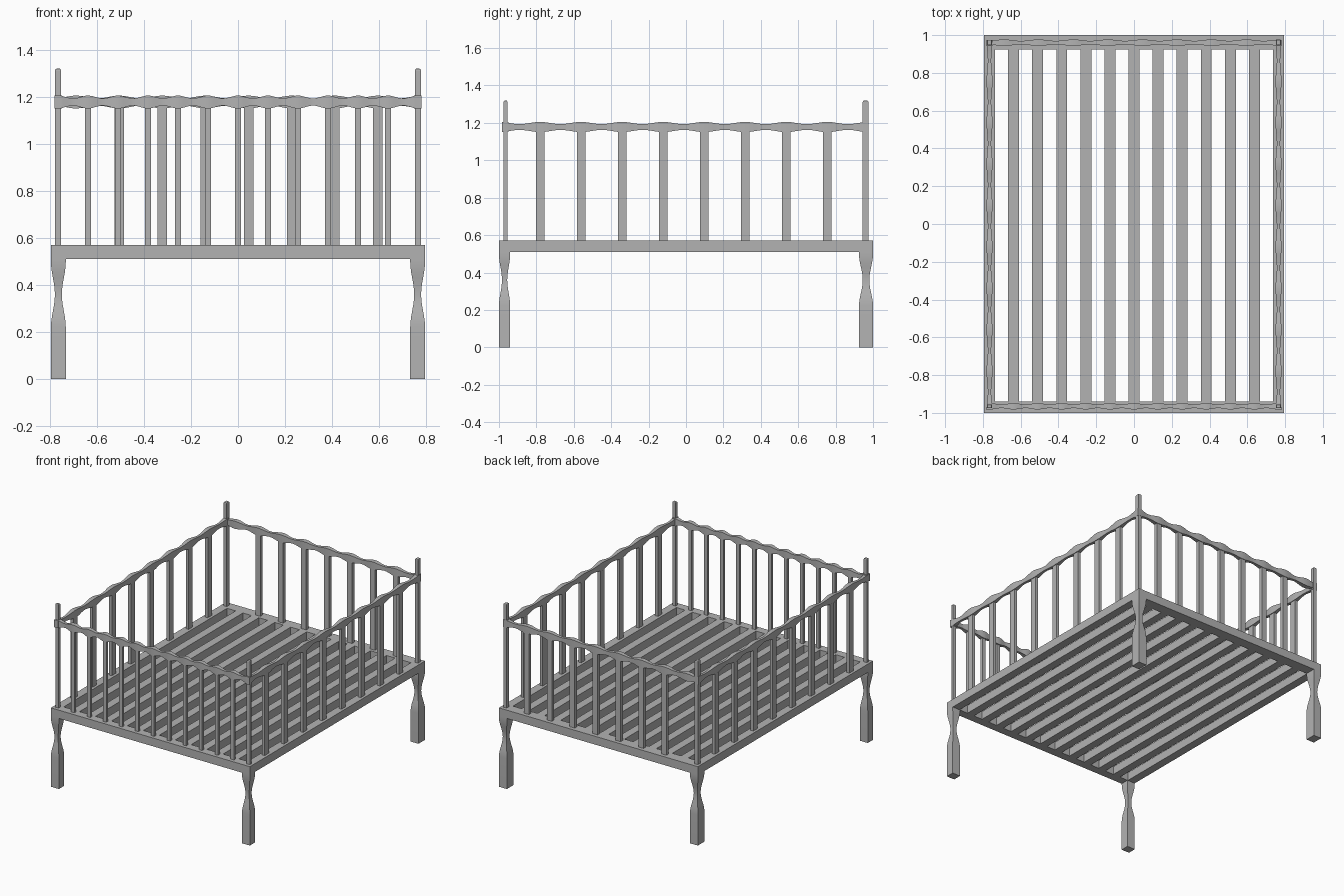
import bpy, bmesh, math
from mathutils import Vector

if "Cube" in bpy.data.objects:
    bpy.data.objects.remove(bpy.data.objects["Cube"])

GREY = (0.45, 0.45, 0.45, 1)
mat = bpy.data.materials.new("grey_paint")
mat.use_nodes = True
mat.diffuse_color = GREY
mat.node_tree.nodes["Principled BSDF"].inputs["Base Color"].default_value = GREY


def finish(name, bm):
    bmesh.ops.recalc_face_normals(bm, faces=bm.faces)
    me = bpy.data.meshes.new(name)
    bm.to_mesh(me)
    bm.free()
    me.materials.append(mat)
    ob = bpy.data.objects.new(name, me)
    bpy.context.collection.objects.link(ob)
    return ob


def box(name, x, y, z, bevel=0):
    """Box from (min, max) ranges; bevel rounds the top edges."""
    bm = bmesh.new()
    bmesh.ops.create_cube(bm, size=1)
    for v in bm.verts:
        v.co = [lo if c < 0 else hi for c, (lo, hi) in zip(v.co, (x, y, z))]
    if bevel:
        top = [e for e in bm.edges if all(v.co.z == z[1] or abs(v.co.z - z[1]) < 1e-5 for v in e.verts)]
        bmesh.ops.bevel(bm, geom=top, offset=bevel, segments=2, affect='EDGES', profile=0.5)
    return finish(name, bm)


def around(c, w):
    return (c - w / 2, c + w / 2)


def loft(name, axis, origin, size, stations):
    """Rectangular bar along an axis; stations are (position, scale u, scale v)."""
    bm = bmesh.new()
    others = [i for i in range(3) if i != axis]
    prev = None
    for t, su, sv in stations:
        ring = []
        for a, b in ((-1, -1), (1, -1), (1, 1), (-1, 1)):
            p = Vector(origin)
            p[axis] = t
            p[others[0]] += a * su * size[0] / 2
            p[others[1]] += b * sv * size[1] / 2
            ring.append(bm.verts.new(p))
        if prev:
            for i in range(4):
                j = (i + 1) % 4
                bm.faces.new((prev[i], prev[j], ring[j], ring[i]))
        else:
            bm.faces.new(ring)
        prev = ring
    bm.faces.new(prev)
    ob = finish(name, bm)
    bpy.ops.object.select_all(action='DESELECT')
    ob.select_set(True)
    bpy.context.view_layer.objects.active = ob
    bpy.ops.object.shade_smooth_by_angle(angle=math.radians(35))
    return ob


def wavy_rail(name, axis, origin, thick, start, end, bulge, pitch):
    """Top rail that swells at every spindle and narrows between them."""
    count = round((end - start) / pitch * 8)
    stations = []
    for i in range(count + 1):
        t = start + (end - start) * i / count
        dip = 0.5 - 0.5 * math.cos(2 * math.pi * (t - bulge) / pitch)
        stations.append((t, 1 - 0.45 * dip, 1 - 0.45 * dip))
    loft(name, axis, origin, (thick, 0.055), stations)


# Base frame and slats
BASE = (0.51, 0.57)
box("front_beam", (-0.795, 0.795), (-1, -0.94), BASE)
box("back_beam", (-0.795, 0.795), (0.925, 1), BASE)
for side, s in (("left", 1), ("right", -1)):
    box(side + "_beam", around(s * 0.765, 0.06), (-0.94, 0.925), BASE)

PITCH = 0.1275
for i in range(-5, 6):
    box("bed_slat", around(i * PITCH, 0.058), (-0.94, 0.925), BASE)

# Legs with a curved waist, and corner posts
for side, s in (("left", 1), ("right", -1)):
    for end, y, depth, py, pd in (("front", -0.97, 0.06, -0.965, 0.02),
                                  ("back", 0.9625, 0.075, 0.96, 0.03)):
        stations = [(0, 1, 1)]
        for i in range(13):
            a = i / 12
            waist = 1 - 0.53 * math.sin(math.pi * a) ** 2
            stations.append((0.22 + 0.28 * a, waist, waist))
        stations.append((BASE[0], 1, 1))
        loft(f"{end}_{side}_leg", 2, (s * 0.7635, y, 0), (0.063, depth), stations)
        box(f"{end}_{side}_post", around(s * 0.765, 0.026), around(py, pd), (0.56, 1.32), 0.007)

# Spindles
SPAN = (0.56, 1.17)
for i in range(-5, 6):
    box("front_spindle", around(i * PITCH, 0.026), around(-0.965, 0.02), SPAN)
for i in range(7):
    box("back_spindle", around(-0.505 + i * 0.1833, 0.04), around(0.96, 0.026), SPAN)
for s in (-1, 1):
    for i in range(8):
        box("side_spindle", around(s * 0.765, 0.022), around(-0.78 + i * 0.2193, 0.046), SPAN)

# Wavy top rails
RAIL_Z = 1.178
wavy_rail("front_rail", 0, (0, -0.965, RAIL_Z), 0.034, -0.775, 0.775, 0, PITCH)
wavy_rail("back_rail", 0, (0, 0.96, RAIL_Z), 0.034, -0.775, 0.775, -0.505, 0.1833)
for side, s in (("left", 1), ("right", -1)):
    wavy_rail(side + "_rail", 1, (s * 0.765, 0, RAIL_Z), 0.032, -0.985, 0.975, -0.78, 0.2193)
